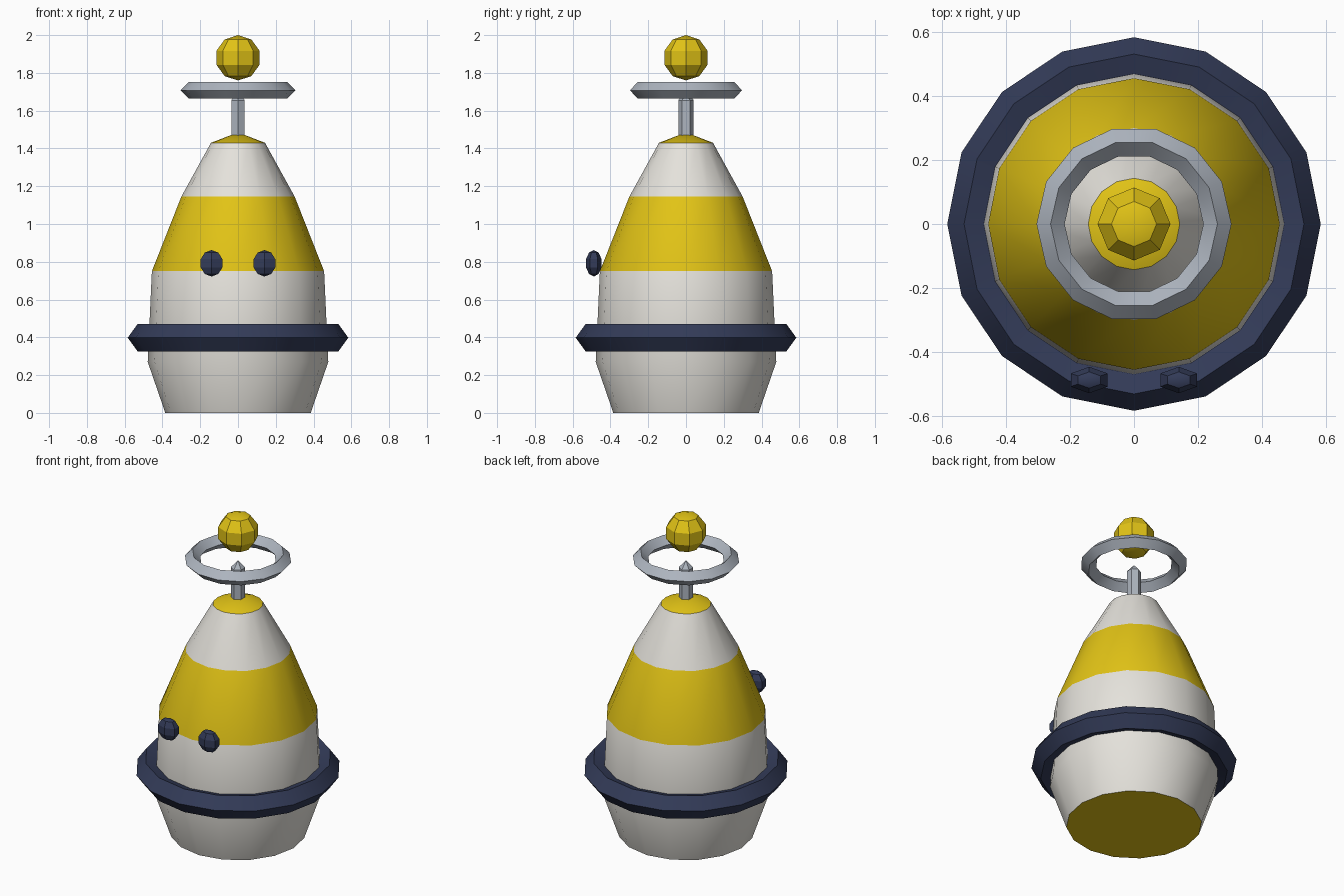
import bpy, bmesh, math

if "Cube" in bpy.data.objects:
    bpy.data.objects.remove(bpy.data.objects["Cube"])


def material(name, rgb):
    m = bpy.data.materials.new(name)
    m.diffuse_color = (*rgb, 1.0)
    m.use_nodes = True
    m.node_tree.nodes["Principled BSDF"].inputs["Base Color"].default_value = m.diffuse_color
    return m


YELLOW = material("yellow", (0.76, 0.55, 0.008))
WHITE = material("off white", (0.78, 0.76, 0.71))
NAVY = material("navy", (0.033, 0.044, 0.098))
GREY = material("grey", (0.42, 0.46, 0.52))


def lathe(name, profile, segments, mats, phase=0.0, closed=False,
          loc=(0, 0, 0), scale=(1, 1, 1), pick=None):
    """Revolve (radius, z) points around z; radius 0 makes a pole."""
    bm = bmesh.new()
    loops = []
    for r, z in profile:
        if r < 1e-6:
            loops.append([bm.verts.new((0, 0, z))] * segments)
        else:
            angles = [phase + 2 * math.pi * i / segments for i in range(segments)]
            loops.append([bm.verts.new((r * math.cos(a), r * math.sin(a), z)) for a in angles])
    pairs = list(zip(loops, loops[1:]))
    if closed:
        pairs.append((loops[-1], loops[0]))
    for low, high in pairs:
        for i in range(segments):
            j = (i + 1) % segments
            corners = list(dict.fromkeys((low[i], low[j], high[j], high[i])))
            bm.faces.new(corners)
    if not closed and profile[0][0] > 1e-6:
        bm.faces.new(loops[0][::-1])
    bmesh.ops.recalc_face_normals(bm, faces=bm.faces)
    if pick:
        for f in bm.faces:
            f.material_index = pick(f.calc_center_median().z)
    mesh = bpy.data.meshes.new(name)
    bm.to_mesh(mesh)
    bm.free()
    for m in mats:
        mesh.materials.append(m)
    obj = bpy.data.objects.new(name, mesh)
    bpy.context.collection.objects.link(obj)
    obj.location, obj.scale = loc, scale
    bpy.ops.object.select_all(action='DESELECT')
    obj.select_set(True)
    bpy.context.view_layer.objects.active = obj
    bpy.ops.object.shade_smooth_by_angle(angle=math.radians(30))
    return obj


def ring(name, major, minor, z, segments, sides, mat):
    """Torus with a low-sided section pointing outward."""
    section = [(major + minor * math.cos(2 * math.pi * k / sides),
                z + minor * math.sin(2 * math.pi * k / sides)) for k in range(sides)]
    return lathe(name, section, segments, [mat], closed=True)


def ball(name, radius, segments, mat, **kw):
    """Sphere with five bands from pole to pole."""
    arc = [math.radians(-90 + 36 * k) for k in range(6)]
    profile = [(radius * math.cos(a), radius * math.sin(a)) for a in arc]
    return lathe(name, profile, segments, [mat], **kw)


# Body: white hull with a yellow band, yellow cap and yellow underside
def body_colour(z):
    return 1 if z < 0.01 or 0.75 < z < 1.14 or z > 1.43 else 0


lathe("body", [(0.385, 0), (0.478, 0.27), (0.456, 0.75), (0.30, 1.145),
               (0.143, 1.43), (0, 1.485)], 16, [WHITE, YELLOW], pick=body_colour)

# Float collar around the waist
ring("float_collar", 0.508, 0.076, 0.398, 16, 5, NAVY)

# Mast with a pointed tip, the hoop above it and the lamp
lathe("mast", [(0.041, 1.44), (0.041, 1.655), (0, 1.70)], 6, [GREY], phase=math.pi / 2)
ring("hoop", 0.261, 0.044, 1.708, 14, 4, GREY)
ball("lamp", 0.12, 8, YELLOW, loc=(0, 0, 1.88))

# Pair of eyes on the front
for side, x in (("left", -0.14), ("right", 0.14)):
    ball("eye_" + side, 0.07, 6, NAVY, phase=math.pi / 2,
         loc=(x, -0.488, 0.792), scale=(1, 0.62, 1))
